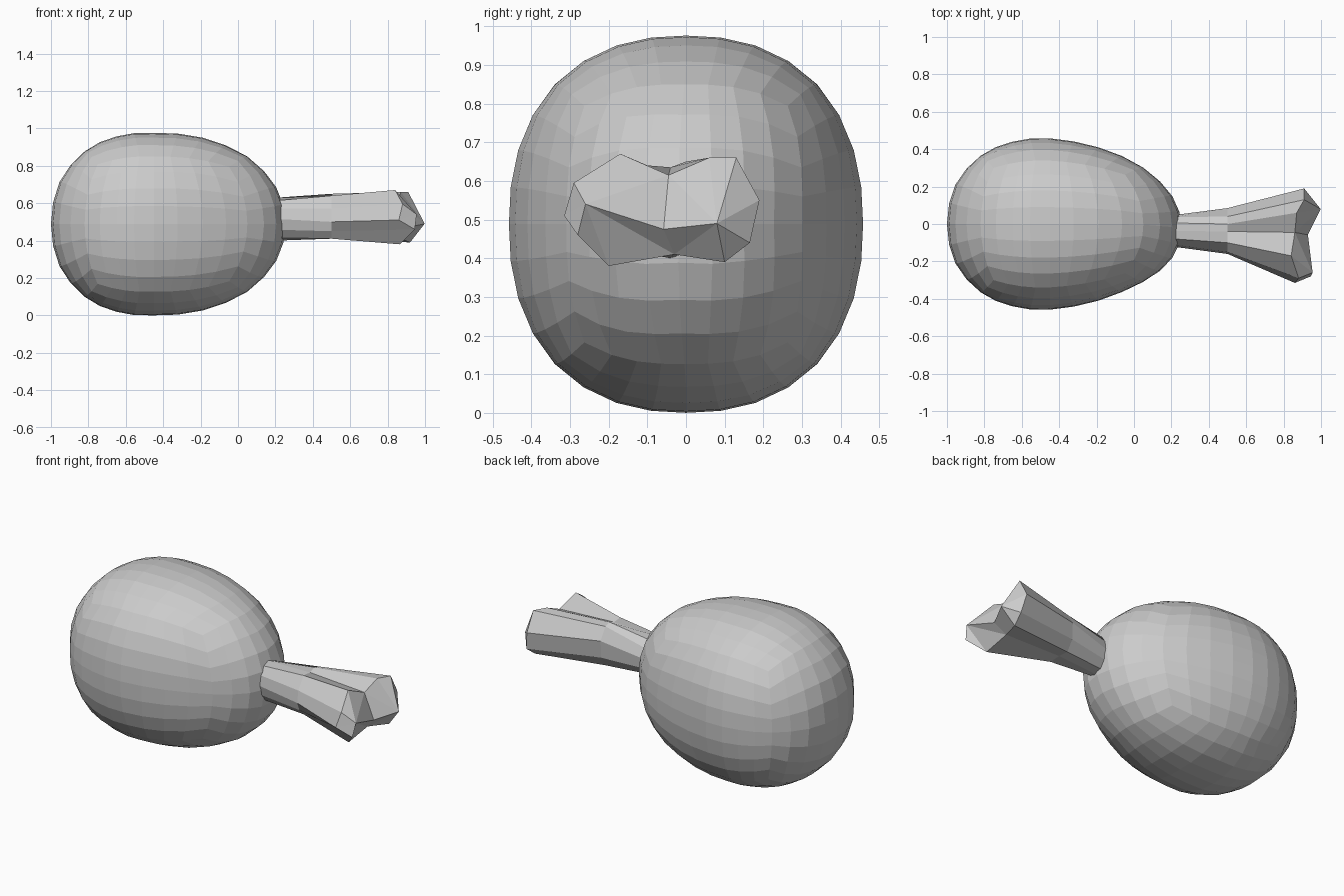
import bpy, bmesh, math
from mathutils import Vector

cube = bpy.data.objects.get("Cube")
if cube:
    bpy.data.objects.remove(cube)

grey = bpy.data.materials.new("plain grey")
grey.use_nodes = True
grey.diffuse_color = (0.6, 0.6, 0.6, 1)
grey.node_tree.nodes["Principled BSDF"].inputs["Base Color"].default_value = (0.6, 0.6, 0.6, 1)


def finish(bm, name):
    bmesh.ops.recalc_face_normals(bm, faces=bm.faces)
    mesh = bpy.data.meshes.new(name)
    bm.to_mesh(mesh)
    bm.free()
    mesh.materials.append(grey)
    obj = bpy.data.objects.new(name, mesh)
    bpy.context.collection.objects.link(obj)
    return obj


# Meat: a gridded cube rounded onto a pear-shaped profile (x, radius)
PROFILE = [(-1, 0), (-.955, .21), (-.82, .365), (-.65, .44), (-.45, .458),
           (-.19, .41), (.05, .305), (.205, .165), (.255, 0)]


def profile_at(u):
    """Smooth interpolation along the profile, mirrored past both poles."""
    s = u * (len(PROFILE) - 1)
    i = min(int(s), len(PROFILE) - 2)
    t = s - i
    pts = [Vector(p) for p in PROFILE]
    flip = lambda p: Vector((p.x, -p.y))
    pts = [flip(pts[1])] + pts + [flip(pts[-2])]
    a, b, c, d = pts[i:i + 4]
    return b + (c - a) * t / 2 + (2 * a - 5 * b + 4 * c - d) * t * t / 2 \
        + (3 * b - a - 3 * c + d) * t ** 3 / 2


bm = bmesh.new()
bmesh.ops.create_cube(bm, size=2)
bmesh.ops.subdivide_edges(bm, edges=bm.edges[:], cuts=7, use_grid_fill=True)
for v in bm.verts:
    d = Vector([math.tan(c * math.pi / 4) for c in v.co]).normalized()
    x, r = profile_at(math.acos(max(-1, min(1, -d.x))) / math.pi)
    n = (abs(d.y) ** 2.3 + abs(d.z) ** 2.3) ** (1 / 2.3) or 1
    tall = 1.065 + 0.12 * max(0, min(1, (x + .45) / .5))
    v.co = (x, d.y / n * r - .02 * max(0, x) / .25, .488 + d.z / n * r * tall)
finish(bm, "meat")

# Bone: a shaft lofted from an oval to a two-knobbed outline
start = [(.215, -.037 + .085 * math.sin(k * math.pi / 6),
          .515 + .115 * math.cos(k * math.pi / 6)) for k in range(12)]
middle = [(.5, y, z) for y, z in
          [(-.04, .635), (0, .65), (.04, .64), (.085, .57), (.08, .47), (.04, .41),
           (-.03, .415), (-.1, .41), (-.14, .45), (-.16, .5), (-.15, .57), (-.1, .64)]]
end = [(.86, -.045, .615), (.87, .06, .66), (.91, .13, .66), (.91, .19, .55),
       (.93, .165, .44), (.92, .1, .39), (.87, -.03, .41), (.865, -.2, .38),
       (.945, -.28, .46), (.86, -.315, .51), (.88, -.29, .595), (.84, -.17, .67)]

bm = bmesh.new()
rings = [[bm.verts.new(p) for p in ring] for ring in (start, middle, end)]
for lower, upper in zip(rings, rings[1:]):
    for k in range(12):
        j = (k + 1) % 12
        bm.faces.new((lower[k], lower[j], upper[j], upper[k]))
bm.faces.new(rings[0])

# Knob ends: two fans that meet along a notch
notch = bm.verts.new((.93, -.058, .475))
rim = rings[-1]
for tip, outline in (((.998, .08, .49), rim[:7] + [notch]),
                     ((.955, -.26, .54), rim[6:] + [rim[0], notch])):
    apex = bm.verts.new(tip)
    for a, b in zip(outline, outline[1:] + outline[:1]):
        bm.faces.new((a, b, apex))
finish(bm, "bone")
